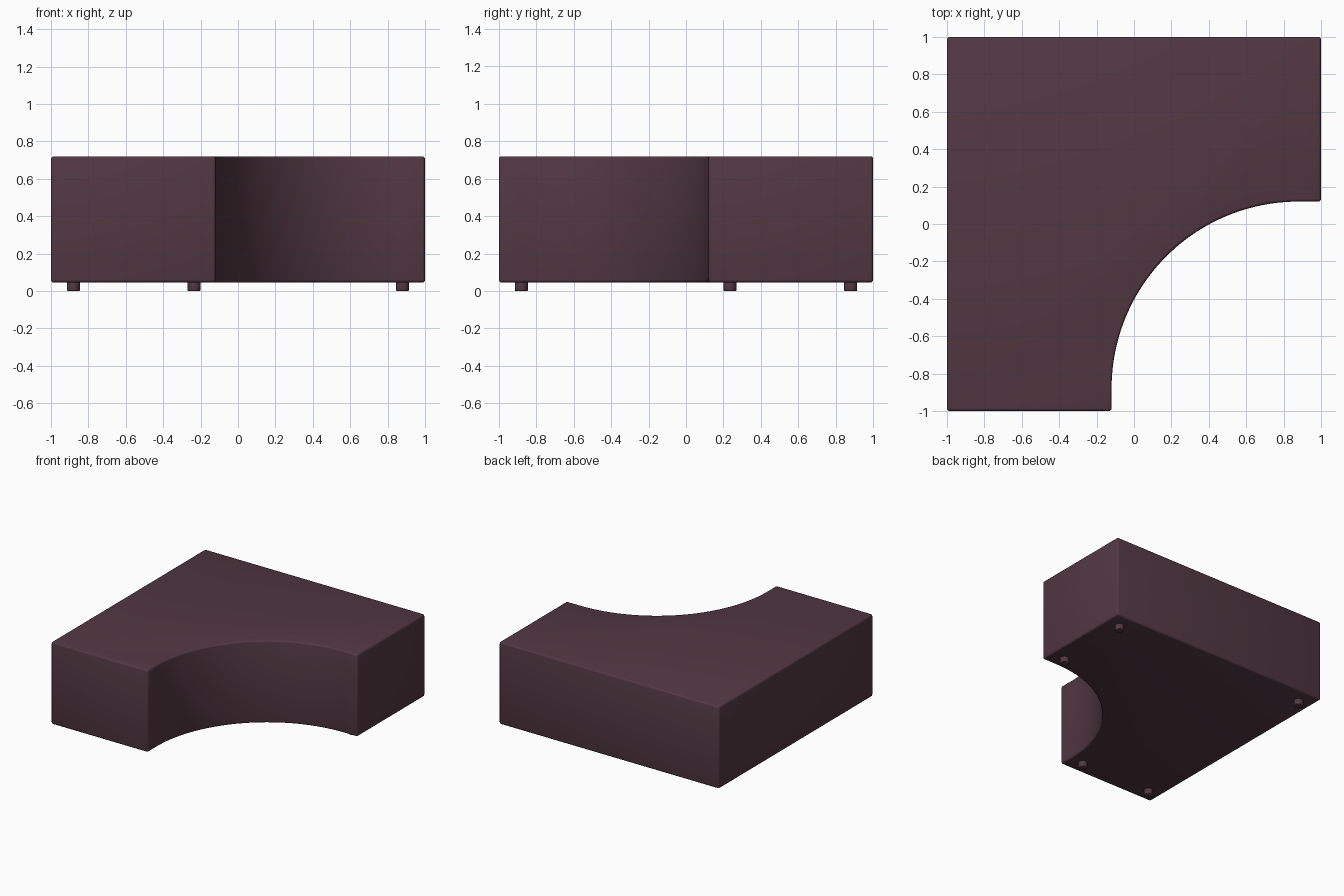
import bpy, bmesh, math

if "Cube" in bpy.data.objects:
    bpy.data.objects.remove(bpy.data.objects["Cube"])

mat = bpy.data.materials.new("plum fabric")
mat.diffuse_color = (0.085, 0.039, 0.055, 1)
mat.use_nodes = True
mat.node_tree.nodes["Principled BSDF"].inputs["Base Color"].default_value = mat.diffuse_color


def finish(obj, bevel):
    obj.data.materials.append(mat)
    mod = obj.modifiers.new("soft_edges", 'BEVEL')
    mod.width = bevel
    mod.segments = 3
    mod.limit_method = 'ANGLE'
    mod.angle_limit = math.radians(40)
    bpy.ops.object.select_all(action='DESELECT')
    bpy.context.view_layer.objects.active = obj
    obj.select_set(True)
    bpy.ops.object.modifier_apply(modifier=mod.name)
    bpy.ops.object.shade_smooth_by_angle(angle=math.radians(35))


# Seat block: square with a concave quarter-round cut from the front right corner
C, R, N = 0.88, 1.0, 48
outline = [(1, 0.12), (1, 1), (-1, 1), (-1, -1), (-0.12, -1)]
for i in range(N + 1):
    a = math.pi - i / N * math.pi / 2
    outline.append((C + R * math.cos(a), -C + R * math.sin(a)))

bm = bmesh.new()
face = bm.faces.new([bm.verts.new((x, y, 0.045)) for x, y in outline])
ext = bmesh.ops.extrude_face_region(bm, geom=[face])
top = [v for v in ext["geom"] if isinstance(v, bmesh.types.BMVert)]
bmesh.ops.translate(bm, verts=top, vec=(0, 0, 0.675))
bmesh.ops.recalc_face_normals(bm, faces=bm.faces)
mesh = bpy.data.meshes.new("seat_block")
bm.to_mesh(mesh)
bm.free()
seat = bpy.data.objects.new("seat_block", mesh)
bpy.context.collection.objects.link(seat)
finish(seat, 0.015)

# Small round feet near the five outer corners
feet = {
    "foot_front_left": (-0.88, -0.88),
    "foot_back_left": (-0.88, 0.88),
    "foot_back_right": (0.88, 0.88),
    "foot_front_inner": (-0.235, -0.88),
    "foot_right_inner": (0.88, 0.235),
}
for name, (x, y) in feet.items():
    bpy.ops.mesh.primitive_cylinder_add(vertices=24, radius=0.035, depth=0.055,
                                        location=(x, y, 0.0275))
    foot = bpy.context.object
    foot.name = name
    finish(foot, 0.006)
